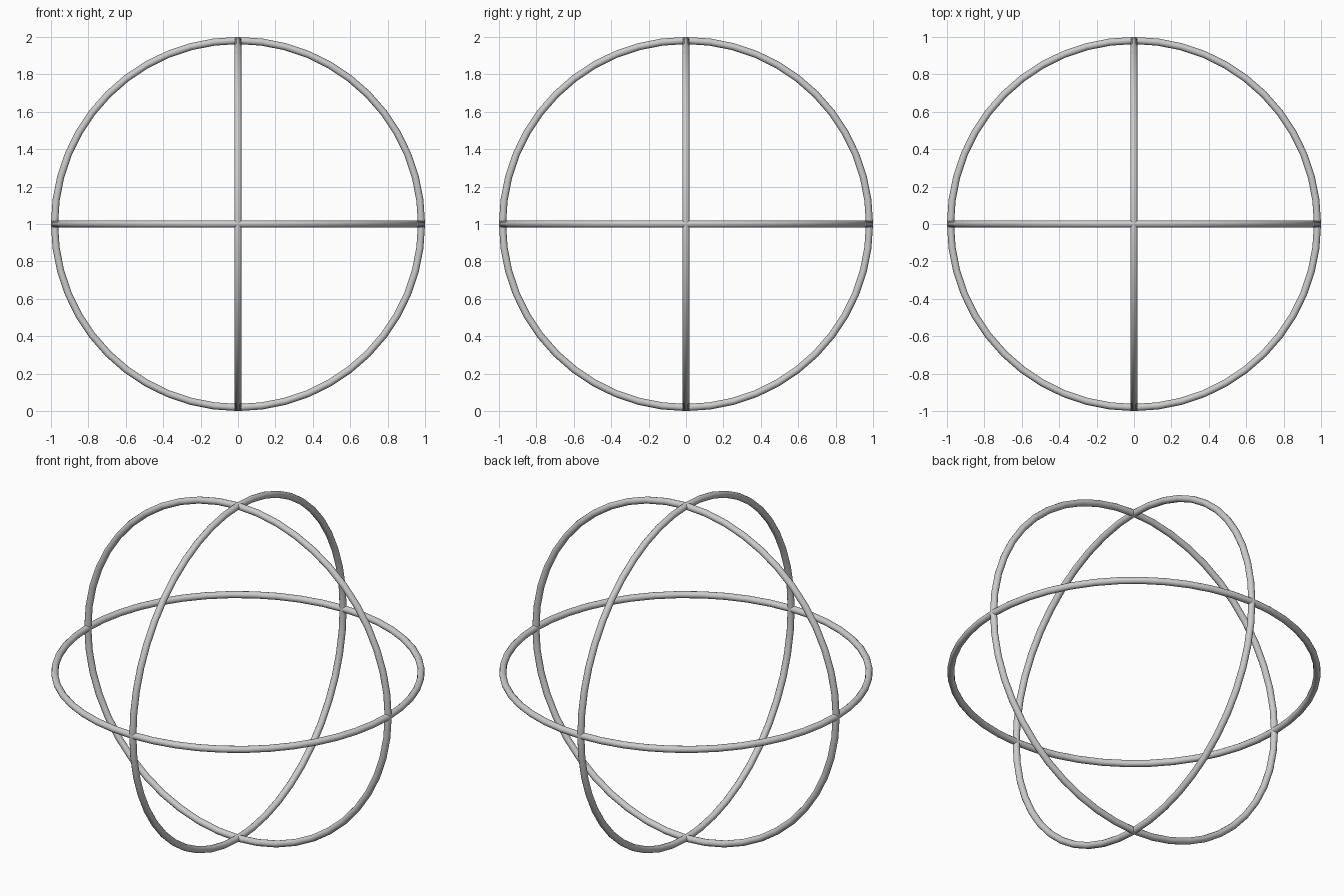
import bpy
from math import pi

if "Cube" in bpy.data.objects:
    bpy.data.objects.remove(bpy.data.objects["Cube"])

TUBE = 0.019          # tube radius
RING = 1.0 - TUBE     # centre-line radius


def ring(name, rotation):
    bpy.ops.mesh.primitive_torus_add(
        major_radius=RING, minor_radius=TUBE,
        major_segments=48, minor_segments=12,
        location=(0, 0, 1), rotation=rotation)
    obj = bpy.context.object
    obj.name = name
    bpy.ops.object.transform_apply(location=False, rotation=True, scale=False)
    bpy.ops.object.shade_smooth()
    return obj


# Three equal rings, one in each coordinate plane
ring("horizontal_ring", (0, 0, 0))
ring("front_ring", (pi / 2, 0, 0))
ring("side_ring", (0, pi / 2, 0))
